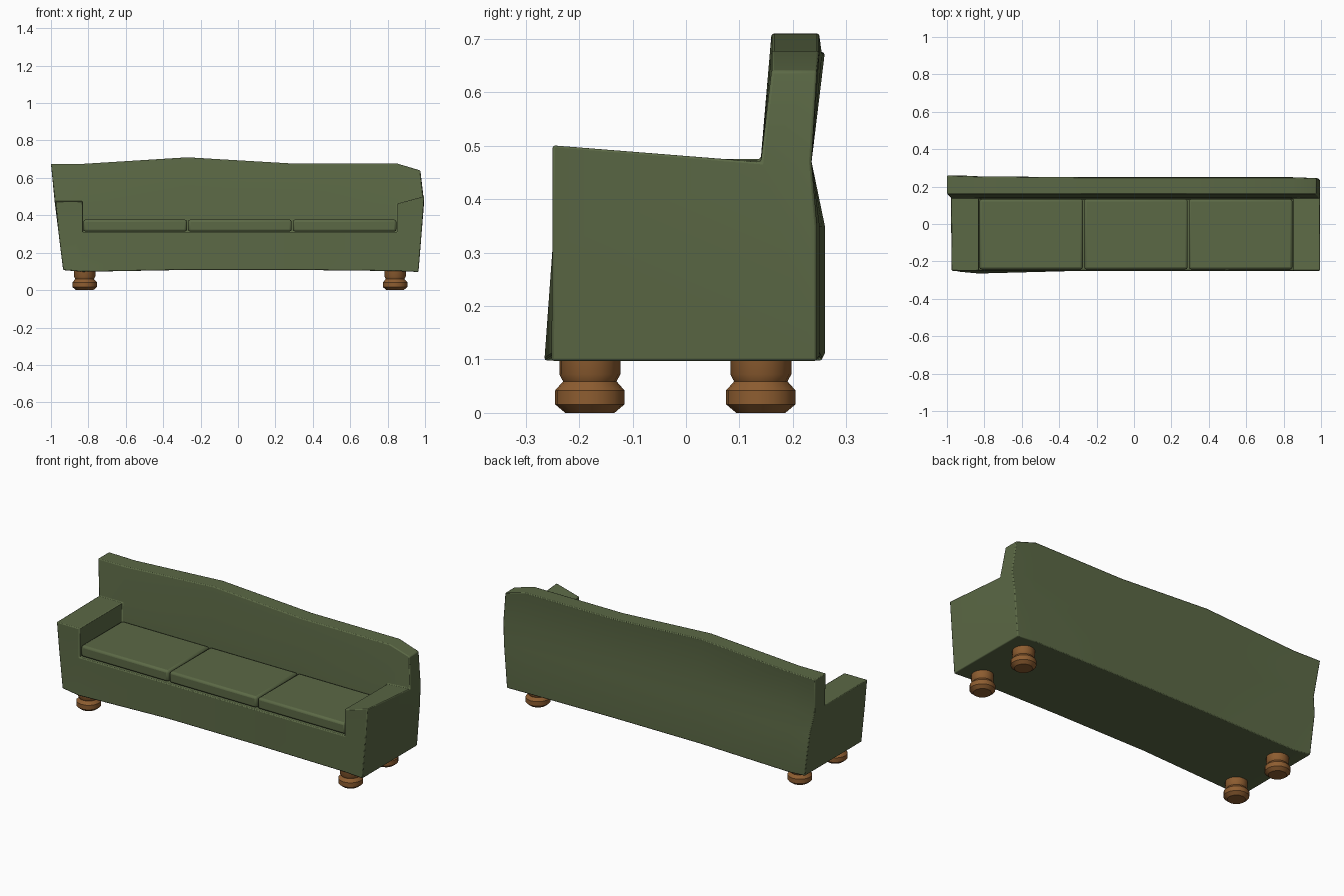
import bpy, bmesh
from math import radians, pi, cos, sin

if "Cube" in bpy.data.objects:
    bpy.data.objects.remove(bpy.data.objects["Cube"])


def material(name, color):
    m = bpy.data.materials.new(name)
    m.diffuse_color = color
    m.use_nodes = True
    m.node_tree.nodes["Principled BSDF"].inputs["Base Color"].default_value = m.diffuse_color
    return m


GREEN = material("green fabric", (0.105, 0.14, 0.06, 1))
WOOD = material("turned wood", (0.27, 0.11, 0.03, 1))


def finish(bm, name, mat, bevel=0, angle=35):
    bmesh.ops.recalc_face_normals(bm, faces=bm.faces[:])
    me = bpy.data.meshes.new(name)
    bm.to_mesh(me)
    bm.free()
    ob = bpy.data.objects.new(name, me)
    bpy.context.collection.objects.link(ob)
    me.materials.append(mat)
    if bevel:
        b = ob.modifiers.new("bevel", 'BEVEL')
        b.width, b.segments = bevel, 2
        b.limit_method, b.angle_limit = 'ANGLE', radians(30)
    bpy.ops.object.select_all(action='DESELECT')
    bpy.context.view_layer.objects.active = ob
    ob.select_set(True)
    bpy.ops.object.shade_smooth_by_angle(angle=radians(angle))
    return ob


# Upholstered frame: side profiles lofted along x, with arm and seat sections
# Point order: front bottom, front at seat, arm front / seat rear, notch,
# back top front, back top rear, rear waist, rear low, rear bottom
def section(xs, arm, top, bottom=0.105, notch=0.47, front=-0.25, rear=0.25):
    mid = (-0.25, arm) if arm else (0.135, 0.31)
    yz = [(front, bottom), (-0.25, 0.31), mid, (0.14, notch), (0.16, top),
          (rear, top), (0.235, 0.47), (rear, 0.35), (rear, bottom)]
    if not isinstance(xs, (list, tuple)):
        xs = [xs] * 9
    return [(x, y, z) for x, (y, z) in zip(xs, yz)]


left = [-0.935, -0.96, -0.975, -0.98, -1.0, -1.0, -0.98, -0.965, -0.935]
right = [0.965, 0.982, 0.995, 0.995, 0.975, 0.975, 0.995, 0.985, 0.965]
sections = [
    section(left, 0.475, 0.675, 0.107, 0.475, -0.255, 0.26),
    section(-0.83, 0.475, 0.675, 0.098, 0.475, -0.265, 0.255),
    section(-0.83, None, 0.675, 0.098, 0.475, -0.265, 0.255),
    section(-0.27, None, 0.71, 0.108),
    section(0.29, None, 0.677, 0.108),
    section(0.85, None, 0.677, 0.102, 0.46),
    section(0.85, 0.462, 0.677, 0.102, 0.46),
    section(right, 0.502, 0.64, 0.097, 0.47, -0.252, 0.245),
]
bm = bmesh.new()
rings = [[bm.verts.new(p) for p in s] for s in sections]
for k, (a, b) in enumerate(zip(rings, rings[1:])):
    for i in range(9):
        j = (i + 1) % 9
        if k in (1, 5):                       # inner arm wall only
            if i == 1:
                bm.faces.new((a[1], a[2], b[2]))
            elif i == 2:
                bm.faces.new((a[2], a[3], b[2]) if k == 1 else (a[2], b[3], b[2]))
        else:
            bm.faces.new((a[i], a[j], b[j], b[i]))
for r in (rings[0], rings[-1]):
    bm.faces.new([r[i] for i in (0, 1, 2, 3, 6, 7, 8)])
    bm.faces.new([r[i] for i in (3, 4, 5, 6)])
bmesh.ops.remove_doubles(bm, verts=bm.verts[:], dist=0.0005)
finish(bm, "sofa_frame", GREEN, 0.018)

# Three seat cushions
for n, x in enumerate((-0.55, 0.01, 0.57)):
    bm = bmesh.new()
    bmesh.ops.create_cube(bm, size=1)
    for v in bm.verts:
        v.co = (x + v.co.x * 0.554, -0.055 + v.co.y * 0.375, 0.345 + v.co.z * 0.064)
    finish(bm, f"seat_cushion_{n + 1}", GREEN, 0.012)

# Turned bun feet
PROFILE = [(0.046, 0), (0.065, 0.016), (0.065, 0.042), (0.05, 0.059),
           (0.057, 0.072), (0.057, 0.125)]
SIDES = 16
for sx, x in (("left", -0.82), ("right", 0.84)):
    for sy, y in (("front", -0.18), ("back", 0.14)):
        bm = bmesh.new()
        rings = [[bm.verts.new((x + r * cos(2 * pi * i / SIDES),
                                y + r * sin(2 * pi * i / SIDES), z))
                  for i in range(SIDES)] for r, z in PROFILE]
        for a, b in zip(rings, rings[1:]):
            for i in range(SIDES):
                j = (i + 1) % SIDES
                bm.faces.new((a[i], a[j], b[j], b[i]))
        bm.faces.new(rings[0])
        bm.faces.new(rings[-1])
        finish(bm, f"{sy}_{sx}_foot", WOOD, 0, 30)
